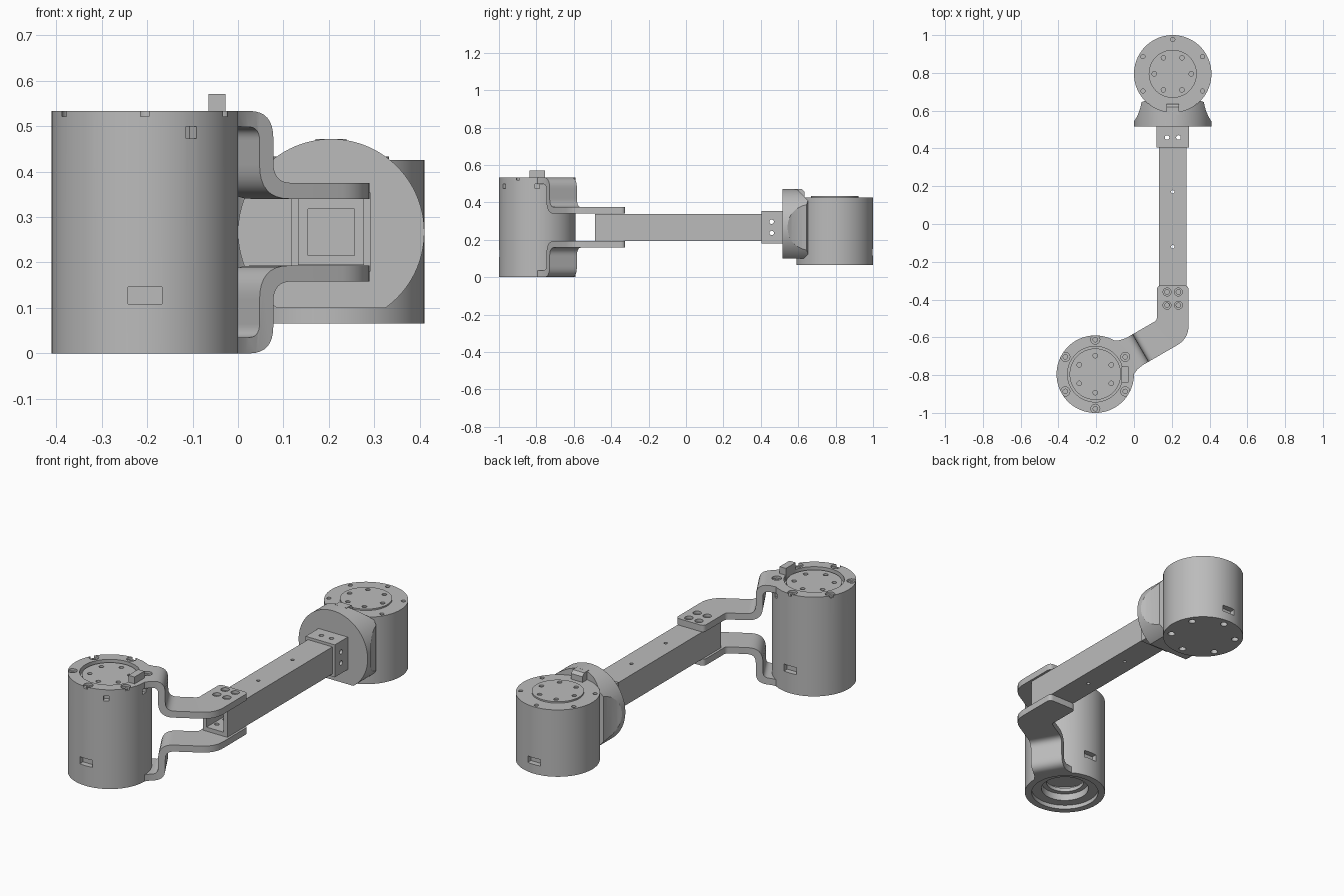
import bpy, bmesh
from math import cos, sin, pi, radians
from mathutils import Vector, Matrix

if "Cube" in bpy.data.objects:
    bpy.data.objects.remove(bpy.data.objects["Cube"])

grey = bpy.data.materials.new("machined grey")
grey.use_nodes = True
grey.diffuse_color = (0.5, 0.5, 0.5, 1)
grey.node_tree.nodes["Principled BSDF"].inputs["Base Color"].default_value = (0.5, 0.5, 0.5, 1)

A = Vector((-0.205, -0.795, 0))      # tall joint housing axis
B = Vector((0.205, 0.795, 0))        # short joint housing axis
MID = 0.2665                         # height of the beam axis
TOP = 2 * MID
BX = B.x                             # beam centre line
R = 0.205


def prism(name, pts, lo, hi, matrix=Matrix()):
    """Extrude a 2D outline from lo to hi along local z."""
    bm = bmesh.new()
    face = bm.faces.new([bm.verts.new((p[0], p[1], lo)) for p in pts])
    ext = bmesh.ops.extrude_face_region(bm, geom=[face])
    bmesh.ops.translate(bm, vec=(0, 0, hi - lo),
                        verts=[v for v in ext["geom"] if isinstance(v, bmesh.types.BMVert)])
    bm.transform(matrix)
    bmesh.ops.recalc_face_normals(bm, faces=bm.faces)
    me = bpy.data.meshes.new(name)
    bm.to_mesh(me)
    bm.free()
    me.materials.append(grey)
    ob = bpy.data.objects.new(name, me)
    bpy.context.collection.objects.link(ob)
    return ob


def cyl(name, c, r, lo, hi, n=96, matrix=Matrix()):
    pts = [(c[0] + r * cos(2 * pi * i / n), c[1] + r * sin(2 * pi * i / n)) for i in range(n)]
    return prism(name, pts, lo, hi, matrix)


def box(name, x, y, z, matrix=Matrix()):
    return prism(name, [(x[0], y[0]), (x[1], y[0]), (x[1], y[1]), (x[0], y[1])], z[0], z[1], matrix)


def rounded(corners, steps=8):
    """Outline from (x, y, tangent length) corners."""
    out = []
    for i, (x, y, r) in enumerate(corners):
        p = Vector((x, y))
        if not r:
            out.append(p)
            continue
        a = p + (Vector(corners[i - 1][:2]) - p).normalized() * r
        b = p + (Vector(corners[(i + 1) % len(corners)][:2]) - p).normalized() * r
        for k in range(steps + 1):
            t = k / steps
            out.append(a * (1 - t) ** 2 + p * (2 * t * (1 - t)) + b * t * t)
    return out


def combine(ob, others, op="DIFFERENCE"):
    """Apply booleans and discard the tools."""
    for o in others:
        m = ob.modifiers.new("cut", "BOOLEAN")
        m.operation, m.solver, m.object = op, "EXACT", o
        me = bpy.data.meshes.new_from_object(ob.evaluated_get(bpy.context.evaluated_depsgraph_get()))
        ob.modifiers.clear()
        ob.data = me
        bpy.data.objects.remove(o)
    return ob


def holes(c, ring, start, r, lo, hi):
    return [cyl("hole", (c.x + ring * cos(radians(a)), c.y + ring * sin(radians(a))), r, lo, hi, 20)
            for a in range(start, start + 360, 60)]


def side_slot(c, angle, width, z):
    m = Matrix.Translation(c) @ Matrix.Rotation(radians(angle), 4, "Z")
    return box("slot", (R - 0.03, R + 0.05), (-width / 2, width / 2), z, m)


# Bent arm bracket: side profile trimmed by the plan outline
u, n = Vector((cos(pi / 6), 0.5)), Vector((-0.5, cos(pi / 6)))


def arm(t, s, r=0):
    p = A.xy + u * t + n * s
    return (p.x, p.y, r)


W = 0.084
side = rounded([(0.16, TOP, 0), (0.278, TOP, 0.06), (0.278, 0.375, 0.045), (0.9, 0.375, 0),
                (0.9, 0.34, 0), (0.243, 0.34, 0.075), (0.243, 0.498, 0.03), (0.16, 0.498, 0)])
plan = rounded([arm(0.17, -0.105), arm(0.205, -0.09), arm(0.24, -W), arm(0.522, -W, 0.07),
                (BX + W, -0.325, 0.025), (BX - W, -0.325, 0.025), arm(0.425, W, 0.015),
                arm(0.24, W), arm(0.205, 0.09), arm(0.17, 0.105)])
frame = Matrix(((u.x, 0, n.x, A.x), (u.y, 0, n.y, A.y), (0, 1, 0, 0), (0, 0, 0, 1)))
flip = Matrix.Translation((0, 0, TOP)) @ Matrix.Scale(-1, 4, (0, 0, 1))
bolts = [(BX + sx * 0.03, y) for sx in (-1, 1) for y in (-0.43, -0.36)]


def bracket(name, m):
    ob = prism(name, side, -0.7, 0.7, m @ frame)
    combine(ob, [prism("trim", plan, -0.2, 0.8)], "INTERSECT")
    return combine(ob, [cyl("bore", p, 0.021, 0.36, 0.4, 24, m) for p in bolts]
                   + [cyl("bore", p, 0.012, 0.3, 0.4, 24, m) for p in bolts])


# Tall housing with both brackets merged in
tall = cyl("tall_housing", A, R, 0, TOP)
combine(tall, [bracket("upper_bracket", Matrix()), bracket("lower_bracket", flip)], "UNION")
combine(tall, [cyl("recess", A, 0.147, TOP - 0.03, 0.6), cyl("step", A, 0.17, -0.1, 0.022),
               cyl("bore", A, 0.12, -0.1, 0.1)]
        + holes(A, 0.183, 30, 0.024, TOP - 0.012, 0.6) + holes(A, 0.183, 30, 0.012, TOP - 0.04, 0.6)
        + [side_slot(A, a, 0.026, (0.473, 0.499)) for a in range(0, 360, 60)]
        + [side_slot(A, a, 0.075, (0.108, 0.146)) for a in (90, 270)])

# Rotor plate, stop block and inner bearing ring of the tall housing
rotor = cyl("tall_rotor_plate", A, 0.136, TOP - 0.05, TOP - 0.012)
combine(rotor, holes(A, 0.098, 30, 0.012, TOP - 0.035, 0.6))
stop = box("stop_block", (-0.065, -0.028), (-0.838, -0.755), (0.495, 0.57))
bearing = cyl("bearing_ring", A, 0.125, 0.06, 0.08)
combine(bearing, [cyl("bore", A, 0.095, 0, 0.2)])

# Hollow square beam
H = 0.0727
beam = box("square_beam", (BX - H, BX + H), (-0.487, 0.5), (MID - H, MID + H))
combine(beam, [box("bore", (BX - 0.051, BX + 0.051), (-0.6, 0.6), (MID - 0.051, MID + 0.051))])
combine(beam, [cyl("hole", p, 0.012, 0, 0.6, 20) for p in bolts]
        + [cyl("hole", (BX, y), 0.009, 0, 0.6, 16) for y in (-0.12, 0.17)])

# Collar sleeve around the beam end
C = 0.087
collar = box("beam_collar", (BX - C, BX + C), (0.405, 0.53), (MID - C, MID + C))
combine(collar, [box("bore", (BX - H, BX + H), (0.3, 0.515), (MID - H, MID + H))])
to_x = Matrix.Rotation(pi / 2, 4, "Y")
for part in (beam, collar):
    combine(part, [cyl("hole", (BX + d, 0.458), 0.012, 0, 0.6, 20) for d in (-0.03, 0.03)]
            + [cyl("hole", (-MID + d, 0.458), 0.012, -0.2, 0.6, 20, to_x) for d in (-0.03, 0.03)])

# Round mount flaring out of the short housing
to_y = Matrix.Rotation(pi / 2, 4, "X")
mount = cyl("round_mount", (BX, MID), R, -0.66, -0.515, 96, to_y)
half = [(R, 0.5), (R, 0.543), (0.19, 0.567), (0.178, 0.595), (0.17, 0.62), (0.165, 0.645), (0.1, 0.67)]
flare = [(BX + x, y) for x, y in half] + [(BX - x, y) for x, y in reversed(half)]
combine(mount, [prism("flare", flare, 0.1, 0.6)], "INTERSECT")
combine(mount, [cyl("clearance", B, 0.203, 0.424, 0.6)])
tab = prism("index_tab", [(0.58, 0.424), (0.634, 0.424), (0.634, 0.455), (0.62, 0.471), (0.58, 0.471)],
            BX - 0.034, BX + 0.034, Matrix(((0, 0, 1, 0), (1, 0, 0, 0), (0, 1, 0, 0), (0, 0, 0, 1))))

# Short housing and its raised rotor plate
short = cyl("short_housing", B, R, 0.066, 0.425)
combine(short, holes(B, 0.182, 30, 0.011, 0.4, 0.5) + holes(B, 0.165, 30, 0.018, 0, 0.09)
        + [side_slot(B, 90, 0.075, (0.115, 0.15))])
plate = cyl("short_rotor_plate", B, 0.127, 0.4, 0.433)
combine(plate, holes(B, 0.098, 0, 0.012, 0.415, 0.5))

# Smooth the curved walls, keep machined edges sharp
parts = [tall, rotor, stop, bearing, beam, collar, mount, tab, short, plate]
bpy.ops.object.select_all(action="DESELECT")
for ob in parts:
    ob.select_set(True)
bpy.context.view_layer.objects.active = tall
bpy.ops.object.shade_smooth_by_angle(angle=radians(30))
